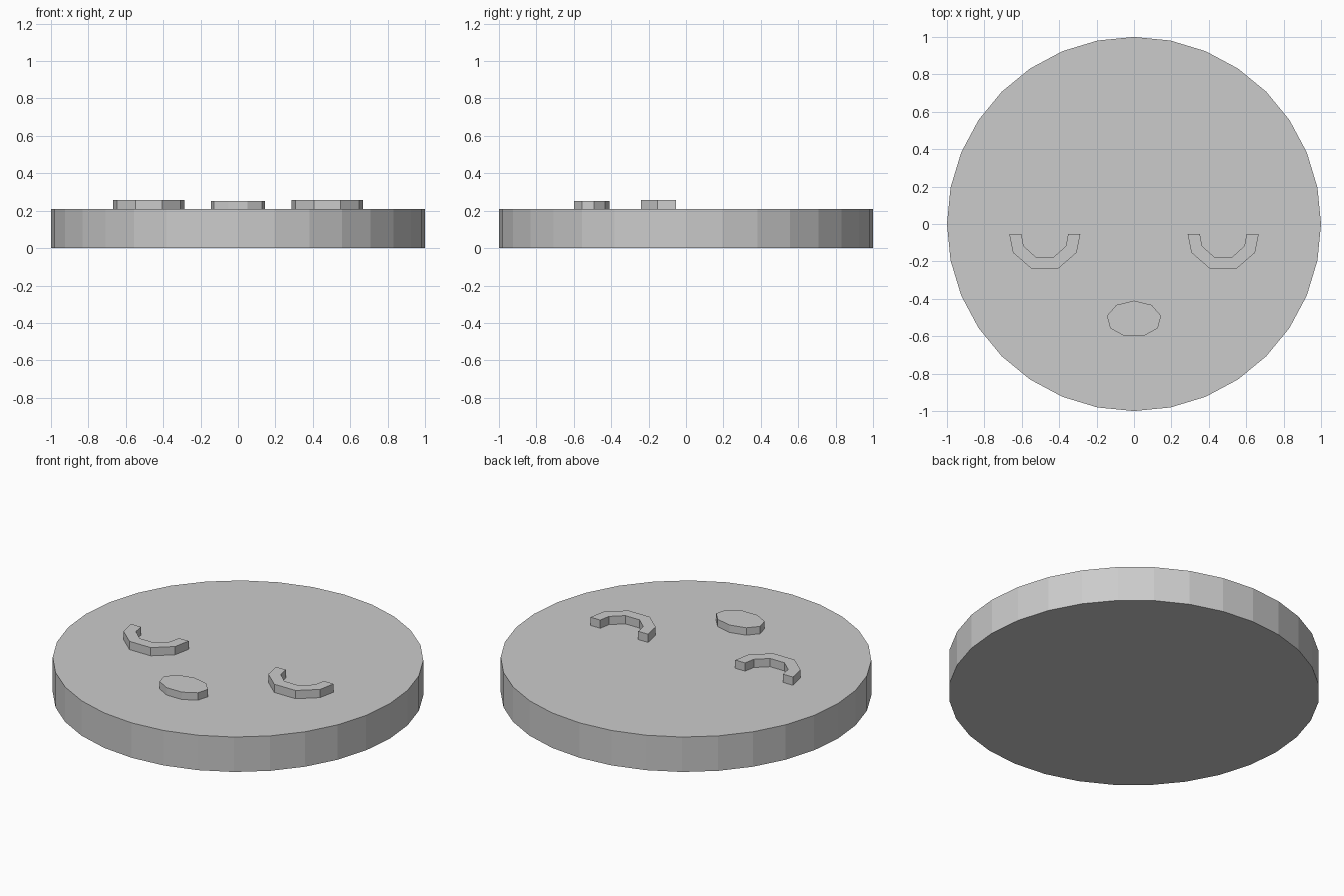
import bpy, bmesh
from math import sin, cos, tau

if "Cube" in bpy.data.objects:
    bpy.data.objects.remove(bpy.data.objects["Cube"])


def ring(n, rx, ry, cy=0.0):
    """Ellipse outline with its first point at the back (+y)."""
    return [(-rx * sin(tau * i / n), cy + ry * cos(tau * i / n)) for i in range(n)]


def extruded(name, outline, z0, z1):
    """Solid made by raising a counter-clockwise outline from z0 to z1."""
    bm = bmesh.new()
    face = bm.faces.new([bm.verts.new((x, y, z0)) for x, y in outline])
    top = bmesh.ops.extrude_face_region(bm, geom=[face], use_keep_orig=True)["geom"]
    for v in top:
        if isinstance(v, bmesh.types.BMVert):
            v.co.z = z1
    bmesh.ops.recalc_face_normals(bm, faces=bm.faces)
    mesh = bpy.data.meshes.new(name)
    bm.to_mesh(mesh)
    bm.free()
    obj = bpy.data.objects.new(name, mesh)
    bpy.context.collection.objects.link(obj)
    return obj


# Round base disc
extruded("base_disc", ring(32, 1.0, 1.0), 0.0, 0.208)

# Closed eyes: half outline of a thick U, mirrored about its own middle
half = [(0.07, -0.24), (0.17, -0.153), (0.19, -0.053),
        (0.125, -0.053), (0.113, -0.118), (0.047, -0.177)]
u_shape = half + [(-x, y) for x, y in reversed(half)]
for side, cx in (("left", -0.477), ("right", 0.477)):
    extruded(side + "_eye", [(cx + x, y) for x, y in u_shape], 0.2, 0.257)

# Oval mouth
extruded("mouth", ring(9, 0.147, 0.098, -0.508), 0.2, 0.252)
